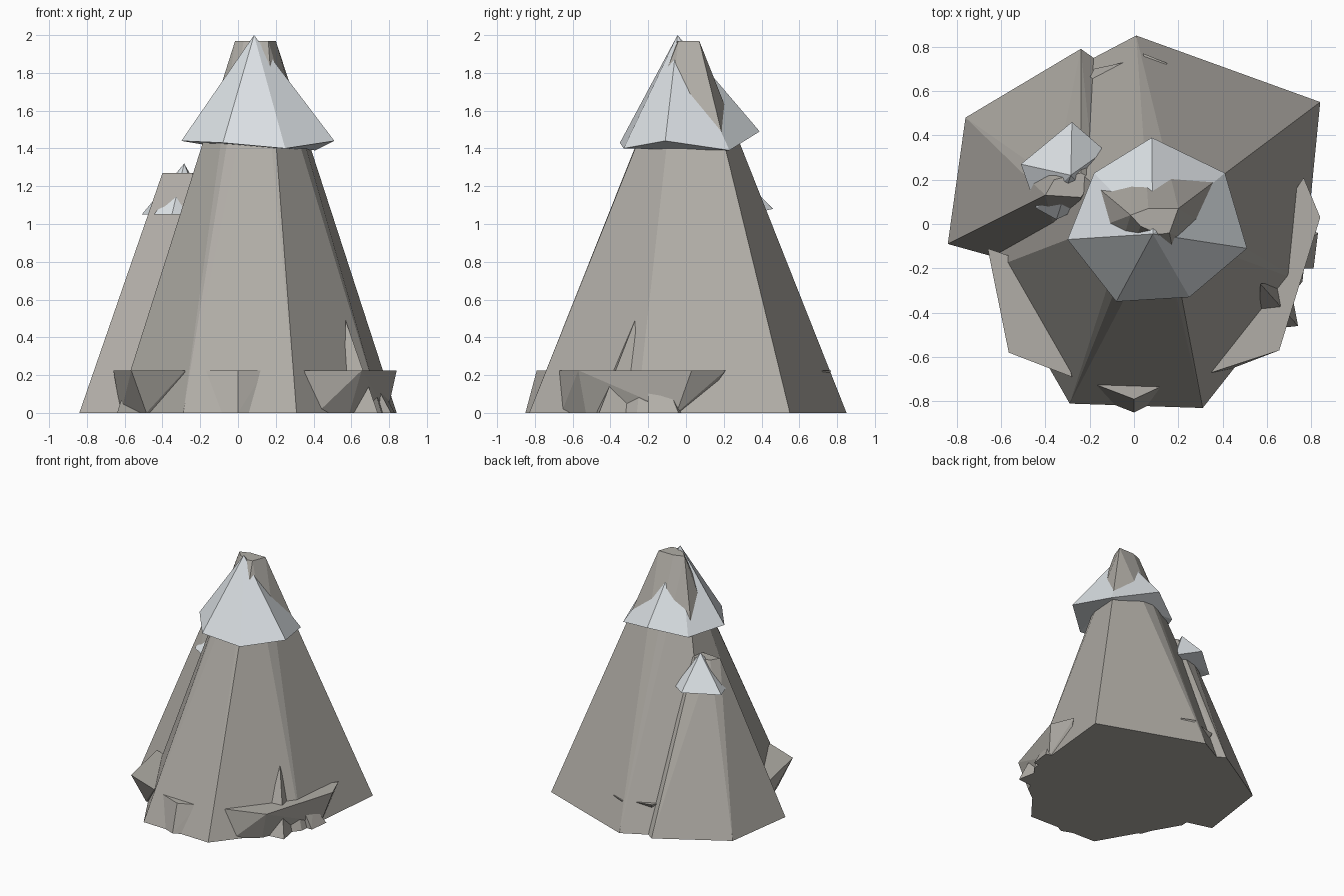
import bpy
import bmesh

cube = bpy.data.objects.get("Cube")
if cube:
    bpy.data.objects.remove(cube, do_unlink=True)


def material(name, colour):
    mat = bpy.data.materials.new(name)
    mat.use_nodes = True
    mat.diffuse_color = (*colour, 1)
    bsdf = mat.node_tree.nodes["Principled BSDF"]
    bsdf.inputs["Base Color"].default_value = (*colour, 1)
    bsdf.inputs["Roughness"].default_value = 0.9
    return mat


rock = material("grey rock", (0.44, 0.42, 0.385))
snow = material("snow white", (0.74, 0.78, 0.81))


def hull(name, points, mat):
    """Flat-shaded convex solid around a few corner points."""
    bm = bmesh.new()
    for p in points:
        bm.verts.new(p)
    res = bmesh.ops.convex_hull(bm, input=bm.verts)
    loose = [e for e in res["geom_interior"] if isinstance(e, bmesh.types.BMVert)]
    bmesh.ops.delete(bm, geom=loose, context='VERTS')
    bmesh.ops.dissolve_limit(bm, angle_limit=0.01, verts=bm.verts, edges=bm.edges)
    bmesh.ops.recalc_face_normals(bm, faces=bm.faces)
    mesh = bpy.data.meshes.new(name)
    bm.to_mesh(mesh)
    bm.free()
    mesh.materials.append(mat)
    obj = bpy.data.objects.new(name, mesh)
    bpy.context.collection.objects.link(obj)
    return obj


def ring(z, *corners):
    return [(x, y, z) for x, y in corners]


# Main mountain, an uneven seven-sided frustum
hull("main_peak",
     ring(0, (0.01, 0.85), (0.84, 0.55), (0.76, -0.26), (0.31, -0.83),
          (-0.29, -0.81), (-0.64, -0.2), (-0.6, 0.53))
     + ring(1.97, (0.065, 0.07), (0.2, 0.07), (0.16, -0.04), (0.125, -0.045),
            (0.11, -0.045), (0.03, -0.01), (-0.015, 0.04)), rock)

# Lower side peak
hull("side_peak",
     ring(0, (-0.84, -0.09), (-0.76, 0.48), (-0.24, 0.79), (0.1, 0.55), (-0.3, -0.24))
     + ring(1.27, (-0.4, 0.13), (-0.36, 0.2), (-0.24, 0.23), (-0.18, 0.2), (-0.24, 0.12)), rock)

# Snow caps, wide cones with an uneven rim
hull("main_snow_cap",
     [(0.085, -0.045, 2.0), (0.08, 0.39, 1.49), (0.41, 0.23, 1.39), (0.51, -0.11, 1.44),
      (0.25, -0.33, 1.4), (-0.08, -0.35, 1.43), (-0.3, -0.07, 1.44), (-0.18, 0.23, 1.42)], snow)
hull("side_snow_cap",
     [(-0.285, 0.22, 1.32), (-0.28, 0.46, 1.08), (-0.13, 0.33, 1.05), (-0.18, 0.1, 1.05),
      (-0.35, 0.02, 1.05), (-0.44, 0.07, 1.05), (-0.51, 0.27, 1.05)], snow)

# Flat-topped boulders around the foot
TOP = 0.225
hull("left_boulder",
     ring(TOP, (-0.66, -0.11), (-0.565, -0.58), (-0.28, -0.69), (-0.4, -0.2))
     + ring(0, (-0.62, -0.13), (-0.485, -0.5), (-0.3, -0.5), (-0.4, -0.2)), rock)
hull("front_boulder",
     ring(TOP, (-0.17, -0.725), (0, -0.79), (0.14, -0.725), (0, -0.6))
     + ring(0, (-0.09, -0.815), (0, -0.85), (0.06, -0.82), (0, -0.6)), rock)
hull("right_boulder",
     ring(TOP, (0.35, -0.67), (0.655, -0.57), (0.84, 0.03), (0.765, 0.21), (0.5, -0.2))
     + ring(0, (0.42, -0.66), (0.59, -0.53), (0.79, -0.05), (0.7, 0.05), (0.5, -0.2)), rock)
hull("right_boulder_foot",
     [(0.73, -0.2, 0.15), (0.75, -0.1, 0.15)]
     + ring(0, (0.7, -0.2), (0.81, -0.2), (0.83, -0.04), (0.7, 0)), rock)

# Pointed splinter rising through the right boulder
hull("right_splinter",
     [(0.57, -0.27, 0.49)] + ring(0, (0.56, -0.48), (0.74, -0.46), (0.7, -0.25)), rock)

# Slivers of buried stone at the back
hull("back_sliver_right",
     ring(TOP, (-0.2, 0.66), (-0.04, 0.73), (-0.18, 0.7), (-0.1, 0.6))
     + [(-0.1, 0.6, 0.05)], rock)
hull("back_sliver_left",
     ring(TOP, (0.04, 0.77), (0.15, 0.725), (0.08, 0.65)) + [(0.08, 0.65, 0.05)], rock)
